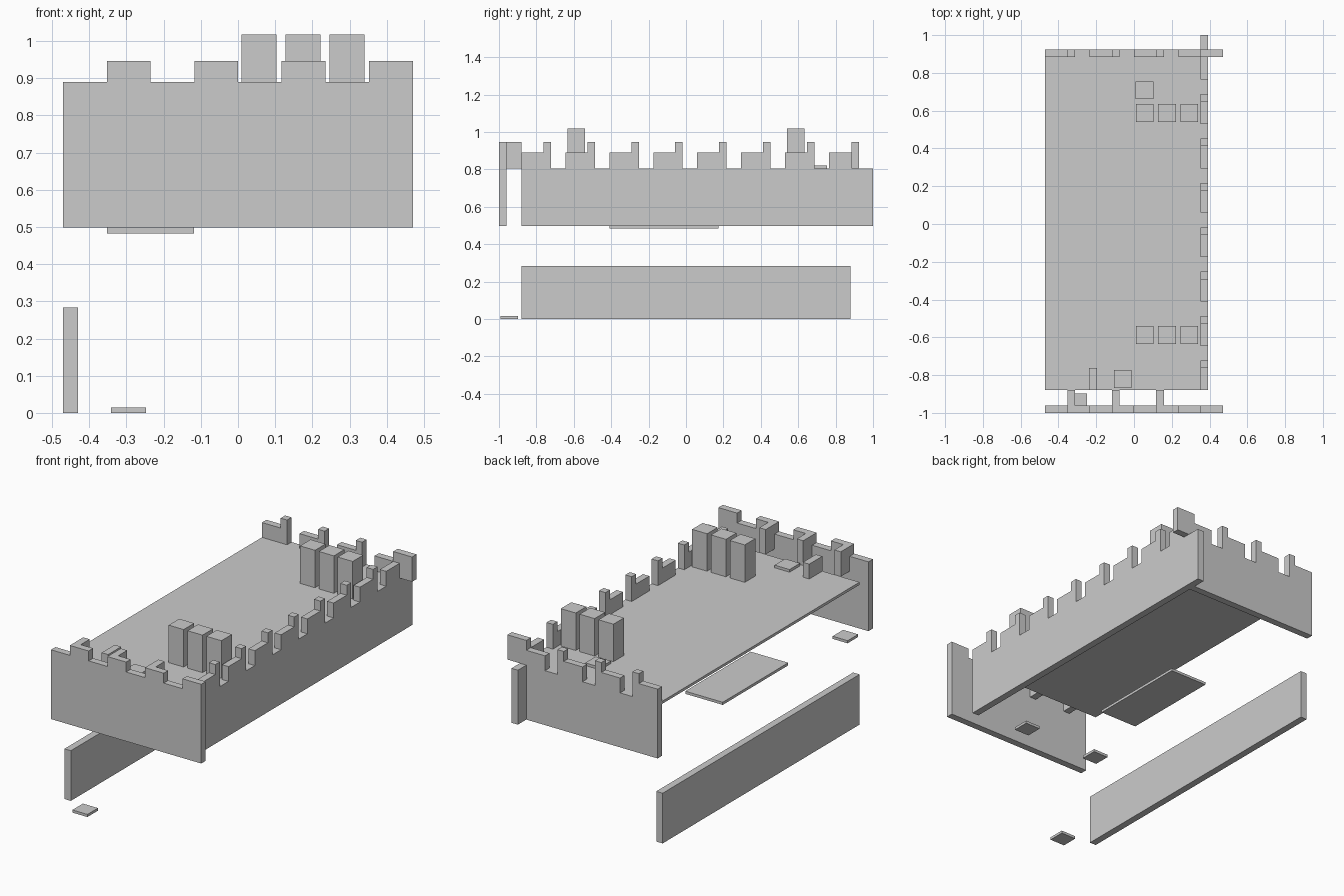
import bpy
import bmesh

if "Cube" in bpy.data.objects:
    bpy.data.objects.remove(bpy.data.objects["Cube"])


def box(name, x0, x1, y0, y1, z0, z1):
    bm = bmesh.new()
    bmesh.ops.create_cube(bm, size=1)
    for v in bm.verts:
        v.co = ((x0 + x1) / 2 + v.co.x * (x1 - x0),
                (y0 + y1) / 2 + v.co.y * (y1 - y0),
                (z0 + z1) / 2 + v.co.z * (z1 - z0))
    return finish(bm, name)


def finish(bm, name):
    bmesh.ops.recalc_face_normals(bm, faces=bm.faces)
    mesh = bpy.data.meshes.new(name)
    bm.to_mesh(mesh)
    bm.free()
    obj = bpy.data.objects.new(name, mesh)
    bpy.context.collection.objects.link(obj)
    return obj


def panel(name, profile, d0, d1, axis):
    """Extrude an upright outline (u, z) from depth d0 to d1 along axis."""
    bm = bmesh.new()
    place = (lambda u, z: (d0, u, z)) if axis == 'x' else (lambda u, z: (u, d0, z))
    face = bm.faces.new([bm.verts.new(place(u, z)) for u, z in profile])
    out = bmesh.ops.extrude_face_region(bm, geom=[face])
    d = (d1 - d0, 0, 0) if axis == 'x' else (0, d1 - d0, 0)
    bmesh.ops.translate(bm, vec=d, verts=[g for g in out['geom']
                                          if isinstance(g, bmesh.types.BMVert)])
    return finish(bm, name)


BASE, DECK, STEP, TOP = 0.498, 0.806, 0.89, 0.946
PITCH, WIDE, POST, T = 0.235, 0.1175, 0.04, 0.04


def battlement(start, count):
    """Repeated step, tall post and gap, left to right."""
    pts = []
    for i in range(count):
        a = start + i * PITCH
        b, c = a + WIDE, a + WIDE + POST
        pts += [(a, DECK), (a, STEP), (b, STEP), (b, TOP), (c, TOP), (c, DECK)]
    return pts


# Front wall with wide merlons
front = [(0.47, BASE), (-0.47, BASE), (-0.47, STEP)]
for i in range(4):
    a = -0.3525 + i * PITCH
    b = min(a + WIDE, 0.47)
    front += [(a, STEP), (a, TOP), (b, TOP)]
    if i < 3:
        front.append((b, STEP))
panel("front_wall", front, -1.0, -0.96, 'y')

# Short posts behind the front merlons
for i in range(3):
    a = -0.3525 + i * PITCH
    box(f"front_post_{i}", a, a + POST, -0.96, -0.88, DECK, TOP)

# Right wall, running past the back wall
side = [(-0.88, BASE)] + battlement(-0.88, 7)
side += [(0.765, DECK), (0.765, STEP), (0.885, STEP), (0.885, DECK),
         (1.0, DECK), (1.0, BASE)]
panel("right_wall", side, 0.352, 0.392, 'x')

# Back wall, lapped over the right wall
back = [(-0.47, BASE)] + battlement(-0.47, 3)[1:]
back += [(0.235, DECK), (0.235, STEP), (0.352, STEP), (0.352, TOP),
         (0.47, TOP), (0.47, DECK), (0.352, DECK), (0.352, BASE)]
panel("back_wall", back, 0.885, 0.925, 'y')

# Roof deck and detached lower wall
box("roof_deck", -0.47, 0.352, -0.88, 0.885, DECK - 0.015, DECK)
box("lower_left_wall", -0.47, -0.43, -0.88, 0.88, 0, 0.284)

# Tall blocks on the deck, two rows of three
for row, y in enumerate((-0.587, 0.587)):
    for i in range(3):
        x = 0.01 + i * 0.118
        box(f"deck_block_{row}_{i}", x, x + 0.094, y - 0.047, y + 0.047, DECK, 1.018)
box("low_deck_block", -0.237, -0.197, -0.88, -0.763, DECK, STEP)

# Thin square tiles: centre x, centre y, bottom z
for i, (x, y, z) in enumerate([(-0.295, -0.945, 0), (-0.06, -0.82, DECK),
                               (0.055, 0.708, DECK), (-0.42, -0.825, BASE),
                               (0.055, -0.825, BASE)]):
    box(f"square_tile_{i}", x - 0.047, x + 0.047, y - 0.047, y + 0.047, z, z + 0.015)

# Large thin plate below the deck
box("lower_plate", -0.3525, -0.118, -0.41, 0.175, 0.483, 0.498)
